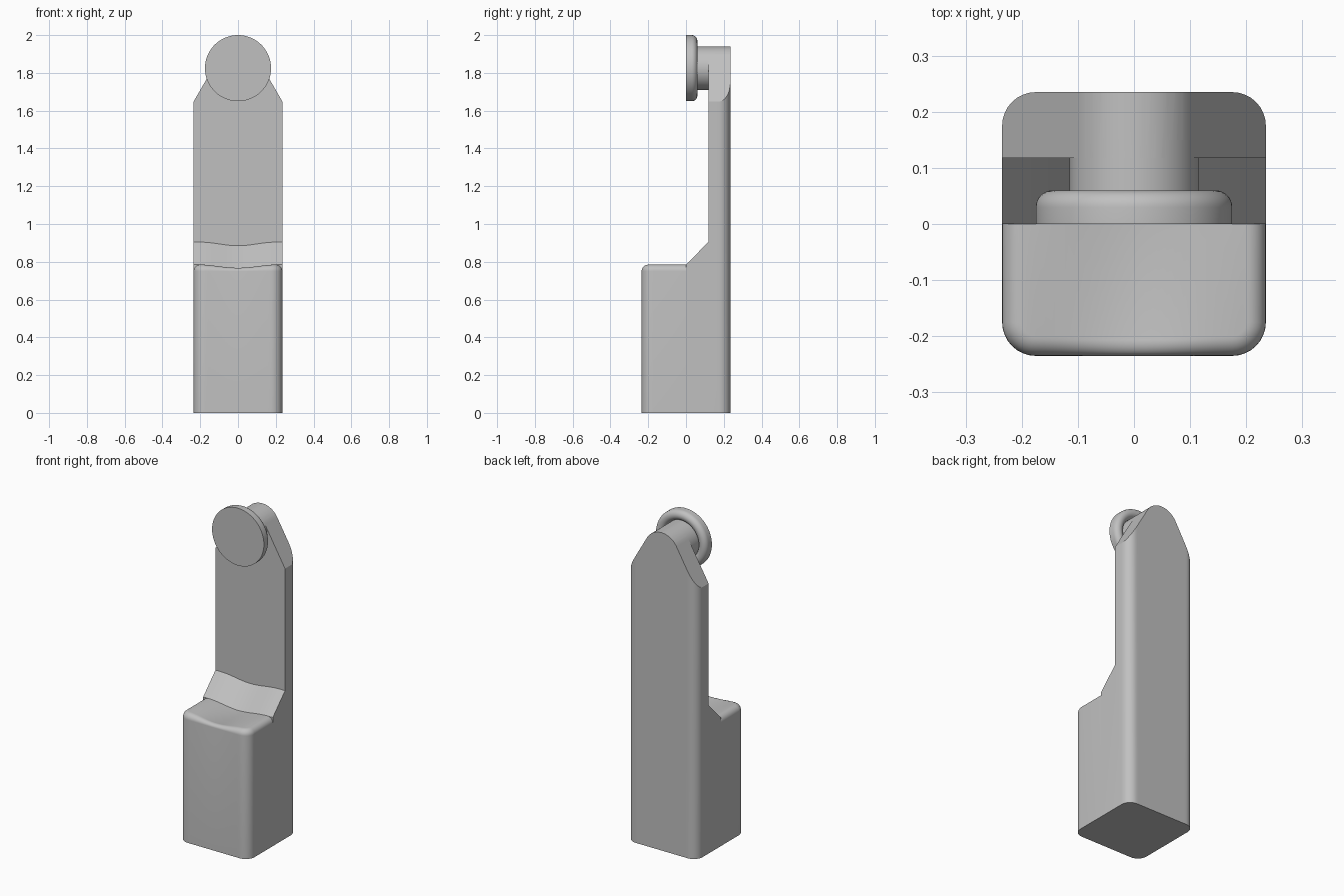
import bpy, bmesh
from math import sin, cos, pi, radians
from mathutils import Vector

if "Cube" in bpy.data.objects:
    bpy.data.objects.remove(bpy.data.objects["Cube"], do_unlink=True)

HALF, CORNER, FILLET = 0.235, 0.06, 0.035
SEAT_Z, SLAB_Y, HEAD_Z, HEAD_R = 0.785, 0.118, 1.825, 0.115

grey = bpy.data.materials.new("plain grey")
grey.use_nodes = True
colour = (0.53, 0.53, 0.53, 1)
grey.diffuse_color = colour
grey.node_tree.nodes["Principled BSDF"].inputs["Base Color"].default_value = colour


def make_object(name, bm):
    bmesh.ops.remove_doubles(bm, verts=bm.verts, dist=1e-5)
    bmesh.ops.recalc_face_normals(bm, faces=bm.faces)
    mesh = bpy.data.meshes.new(name)
    bm.to_mesh(mesh)
    bm.free()
    mesh.materials.append(grey)
    obj = bpy.data.objects.new(name, mesh)
    bpy.context.collection.objects.link(obj)
    return obj


def activate(obj):
    bpy.ops.object.select_all(action='DESELECT')
    obj.select_set(True)
    bpy.context.view_layer.objects.active = obj


def smooth(obj):
    activate(obj)
    bpy.ops.object.shade_smooth_by_angle(angle=radians(30))


def loft(rings, cap=False, closed=False):
    """Skin a list of equally long rings of points."""
    bm = bmesh.new()
    rows = [[bm.verts.new(p) for p in ring] for ring in rings]
    n = len(rows[0])
    for a, b in zip(rows, rows[1:]):
        for i in range(n if closed else n - 1):
            j = (i + 1) % n
            bm.faces.new((a[i], a[j], b[j], b[i]))
    if cap:
        bm.faces.new(rows[0])
        bm.faces.new(rows[-1])
    return bm, rows


def combine(target, cutter, operation):
    cutter.hide_render = True
    mod = target.modifiers.new(operation.lower(), 'BOOLEAN')
    mod.operation, mod.object, mod.solver = operation, cutter, 'EXACT'
    activate(target)
    bpy.ops.object.modifier_apply(modifier=mod.name)
    bpy.data.objects.remove(cutter, do_unlink=True)


def dip(x):
    """Shallow hollow across the width."""
    return 0.019 * cos(pi * x / 0.4) ** 2 if abs(x) < 0.2 else 0


def half_outline(inset):
    """Front half of the rounded square footprint, left to right."""
    h, r, c = HALF - inset, CORNER - inset, HALF - CORNER
    left = [(-c - r * cos(i * pi / 16), -c - r * sin(i * pi / 16)) for i in range(9)]
    middle = [(-c + 2 * c * i / 24, -h) for i in range(1, 24)]
    right = [(-x, y) for x, y in reversed(left)]
    return [(-h, 0)] + left + middle + right + [(h, 0)]


# Front block: half footprint, filleted rim and hollowed top
rings = [[(x, y, 0) for x, y in half_outline(0)]]
for k in range(9):
    a = k * pi / 16
    z = SEAT_Z - FILLET * (1 - sin(a))
    w = k / 8
    rings.append([(x, y, z - w * dip(x)) for x, y in half_outline(FILLET * (1 - cos(a)))])
bm, rows = loft(rings)
bm.faces.new(rows[0])
top = rows[-1]
rear = [top[0]] + [bm.verts.new((v.co.x, 0, v.co.z)) for v in top[2:-2]] + [top[-1]]
for i in range(len(rear) - 1):
    bm.faces.new((top[i + 1], top[i + 2], rear[i + 1], rear[i]))
bmesh.ops.holes_fill(bm, edges=[e for e in bm.edges if e.is_boundary], sides=0)
smooth(make_object("front_block", bm))

# Back column: rear half footprint, trimmed by the gabled round top
rear_half = [(x, -y) for x, y in half_outline(0)]
bm, _ = loft([[(x, y, z) for x, y in rear_half] for z in (0, 2.2)], cap=True, closed=True)
column = make_object("back_column", bm)
gable = [(-0.3, -0.1), (0.3, -0.1), (0.3, 1.536)]
gable += [(HEAD_R * cos(radians(a)), HEAD_Z + HEAD_R * sin(radians(a))) for a in range(30, 151, 5)]
gable += [(-0.3, 1.536)]
bm, _ = loft([[(x, y, z) for x, z in gable] for y in (-0.1, 0.4)], cap=True, closed=True)
combine(column, make_object("gable_trim", bm), 'INTERSECT')

# Recess in front of the slab, with the sloping hollowed foot
steps = [-0.3 + 0.0125 * i for i in range(49)]
side = [(-0.2, SEAT_Z), (0, SEAT_Z), (SLAB_Y, 0.904), (SLAB_Y, 2.3), (-0.2, 2.3)]
bm, _ = loft([[(x, y, z - (dip(x) if z < 1 else 0)) for y, z in side] for x in steps],
             cap=True, closed=True)
combine(column, make_object("recess_cutter", bm), 'DIFFERENCE')
smooth(column)


def lathe(name, profile):
    """Revolve (radius, y) points around the head axis."""
    bm = bmesh.new()
    verts = [bm.verts.new((r, y, HEAD_Z)) for r, y in profile]
    edges = [bm.edges.new(pair) for pair in zip(verts, verts[1:])]
    bmesh.ops.spin(bm, geom=verts + edges, cent=Vector((0, 0, HEAD_Z)), axis=(0, 1, 0),
                   angle=2 * pi, steps=72)
    smooth(make_object(name, bm))


# Round post and button with a rolled rear rim
lathe("head_post", [(0, 0.025), (HEAD_R, 0.025), (HEAD_R, 0.15), (0, 0.15)])
rim = [(0.145 + 0.03 * cos(i * pi / 16), 0.03 + 0.03 * sin(i * pi / 16)) for i in range(17)]
lathe("head_button", [(0, 0), (0.175, 0)] + rim + [(0, 0.03)])
